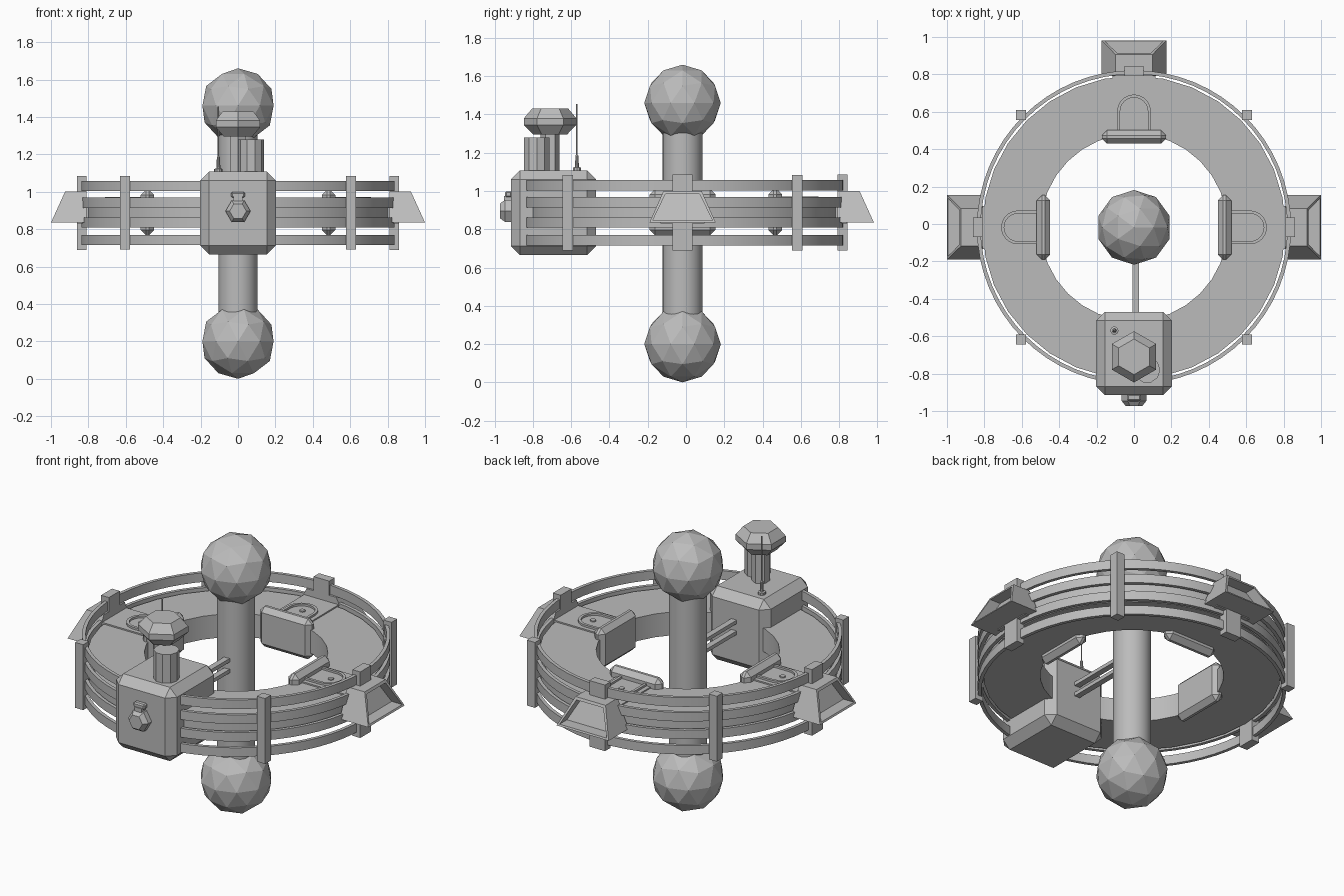
import bpy, bmesh, math
from mathutils import Matrix, Vector

if "Cube" in bpy.data.objects:
    bpy.data.objects.remove(bpy.data.objects["Cube"])

grey = bpy.data.materials.new("plain grey")
grey.use_nodes = True
grey.diffuse_color = (0.5, 0.5, 0.5, 1)
grey.node_tree.nodes["Principled BSDF"].inputs["Base Color"].default_value = (0.5, 0.5, 0.5, 1)

HUB = Vector((0, -0.018, 0))      # axis of the station


def finish(bm, name, smooth=False, matrix=None):
    if matrix:
        bm.transform(matrix)
    bmesh.ops.recalc_face_normals(bm, faces=bm.faces)
    mesh = bpy.data.meshes.new(name)
    bm.to_mesh(mesh)
    bm.free()
    mesh.materials.append(grey)
    ob = bpy.data.objects.new(name, mesh)
    bpy.context.collection.objects.link(ob)
    if smooth:
        bpy.ops.object.select_all(action='DESELECT')
        ob.select_set(True)
        bpy.context.view_layer.objects.active = ob
        bpy.ops.object.shade_smooth_by_angle(angle=math.radians(30))
    return ob


def box(name, lo, hi, bevel=0, matrix=None):
    lo, hi = Vector(lo), Vector(hi)
    bm = bmesh.new()
    bmesh.ops.create_cube(bm, size=1)
    for v in bm.verts:
        v.co = (lo + hi) / 2 + v.co * (hi - lo)
    if bevel:
        bmesh.ops.bevel(bm, geom=bm.edges[:], offset=bevel, segments=1,
                        affect='EDGES', clamp_overlap=True)
    return finish(bm, name, matrix=matrix)


def lathe(name, profile, n, at, hollow=False, smooth=False, phase=0.0, matrix=None):
    """Turn (radius, height) points about z; hollow closes the profile into a ring."""
    bm = bmesh.new()
    loops = []
    for r, z in profile:
        angles = [math.tau * i / n + phase for i in range(n)]
        loops.append([bm.verts.new((r * math.cos(a), r * math.sin(a), z)) for a in angles])
    pairs = list(zip(loops, loops[1:]))
    if hollow:
        pairs.append((loops[-1], loops[0]))
    else:
        bm.faces.new(loops[0])
        bm.faces.new(loops[-1])
    for a, b in pairs:
        for i in range(n):
            j = (i + 1) % n
            bm.faces.new((a[i], a[j], b[j], b[i]))
    return finish(bm, name, smooth, Matrix.Translation(at) @ (matrix or Matrix()))


def band(name, r0, r1, z0, z1, n):
    return lathe(name, [(r0, z0), (r1, z0), (r1, z1), (r0, z1)], n, HUB, True, True)


# Central column with a faceted ball at each end
lathe("central_column", [(0.104, 0.2), (0.104, 1.47)], 32, HUB, smooth=True)
for name, z in (("lower_ball", 0.2), ("upper_ball", 1.46)):
    bm = bmesh.new()
    bmesh.ops.create_icosphere(bm, subdivisions=2, radius=0.2)
    finish(bm, name, matrix=Matrix.Translation(HUB + Vector((0, 0, z))))

# Deck ring and the four surrounding rails
band("deck_ring", 0.5, 0.81, 0.812, 0.952, 32)
for i, (z0, z1) in enumerate(((0.716, 0.77), (0.808, 0.862), (0.914, 0.968), (1.003, 1.058))):
    band(f"rail_{i + 1}", 0.82, 0.84, z0, z1, 64)

# Narrow posts on the diagonals
for sx in (-1, 1):
    for sy in (-1, 1):
        x, y = 0.605 * sx, HUB.y + 0.6 * sy
        box("diagonal_post", (x - 0.027, y - 0.027, 0.69), (x + 0.027, y + 0.027, 1.083))


def window_bay(matrix):
    """Flared bay with a slanted, recessed window facing outward."""
    bm = bmesh.new()
    corners = {}
    for side in (-1, 1):
        for z, half, out in ((0.835, 0.173, 1.0), (1.0, 0.1, 0.925)):
            for y in (0.81, out):
                corners[side, z, y == out] = bm.verts.new((side * half, y, z))
    c = lambda *keys: bm.faces.new([corners[k] for k in keys])
    lo, hi = 0.835, 1.0
    front = c((-1, lo, True), (1, lo, True), (1, hi, True), (-1, hi, True))
    c((-1, lo, False), (1, lo, False), (1, hi, False), (-1, hi, False))
    for z in (lo, hi):
        c((-1, z, False), (1, z, False), (1, z, True), (-1, z, True))
    for s in (-1, 1):
        c((s, lo, False), (s, lo, True), (s, hi, True), (s, hi, False))
    bmesh.ops.recalc_face_normals(bm, faces=bm.faces)
    bmesh.ops.inset_individual(bm, faces=[front], thickness=0.02)
    pane = bmesh.ops.extrude_discrete_faces(bm, faces=[front])["faces"][0]
    bmesh.ops.translate(bm, verts=pane.verts, vec=(0, -0.07, 0))
    finish(bm, "window_bay", matrix=matrix)


def arch_outline(half, start, centre):
    steps = [math.pi * i / 16 for i in range(17)]
    return ([(half, start)] + [(half * math.cos(a), centre + half * math.sin(a)) for a in steps]
            + [(-half, start)])


def arch_rim(matrix):
    """Raised arch-shaped lip on the walkway."""
    bm = bmesh.new()
    rows = []
    for half, z in ((0.09, 0.955), (0.09, 0.972), (0.074, 0.972), (0.074, 0.955)):
        rows.append([bm.verts.new((x, y, z)) for x, y in arch_outline(half, 0.5, 0.62)])
    for a, b in zip(rows, rows[1:] + rows[:1]):
        for i in range(len(a) - 1):
            bm.faces.new((a[i], a[i + 1], b[i + 1], b[i]))
    finish(bm, "arch_rim", matrix=matrix)


# Three identical stations: rear, left and right
for turn in (0, 90, -90):
    m = Matrix.Translation(HUB) @ Matrix.Rotation(math.radians(turn), 4, 'Z')
    window_bay(m)
    box("walkway", (-0.115, 0.5, 0.83), (0.115, 0.86, 0.96), matrix=m)
    arch_rim(m)
    box("inner_console", (-0.172, 0.448, 0.768), (0.172, 0.52, 1.01), 0.028, m)
    lathe("walkway_button", [(0.016, 0.955), (0.016, 0.967)], 12, HUB,
          matrix=Matrix.Rotation(math.radians(turn), 4, 'Z') @ Matrix.Translation((0, 0.63, 0)))
    box("wide_post", (-0.052, 0.81, 0.688), (0.052, 0.862, 1.085), matrix=m)

# Front pod and the twin bars tying it to the column
box("front_pod", (-0.202, -0.915, 0.665), (0.202, -0.47, 1.108), 0.047)
for z in (0.875, 0.94):
    box("tie_bar", (-0.008, -0.5, z), (0.028, -0.1, z + 0.022))

# Turret on top of the pod
top = Vector((0, -0.71, 0))
lathe("turret_neck", [(0.05, 1.1), (0.05, 1.31)], 6, top, phase=math.pi / 2)
lathe("turret_drum", [(0.07, 1.1), (0.07, 1.28)], 10, (0.07, -0.78, 0))
lathe("turret_head", [(0.088, 1.295), (0.137, 1.345), (0.137, 1.38), (0.095, 1.43)],
      6, top, phase=math.pi / 2)

# Antenna
lathe("antenna", [(0.022, 1.1), (0.022, 1.122), (0.011, 1.125), (0.008, 1.185),
                  (0.004, 1.19), (0.004, 1.455)], 10, (-0.105, -0.57, 0))

# Lamp on the pod's front face
lathe("lamp_body", [(0.067, 0), (0.067, 0.035), (0.045, 0.062)], 6, (0, -0.91, 0.896),
      matrix=Matrix.Rotation(math.pi / 2, 4, 'X'))
box("lamp_neck", (-0.024, -0.95, 0.94), (0.024, -0.91, 0.975))
box("lamp_cap", (-0.037, -0.945, 0.968), (0.037, -0.91, 0.998), 0.007)
